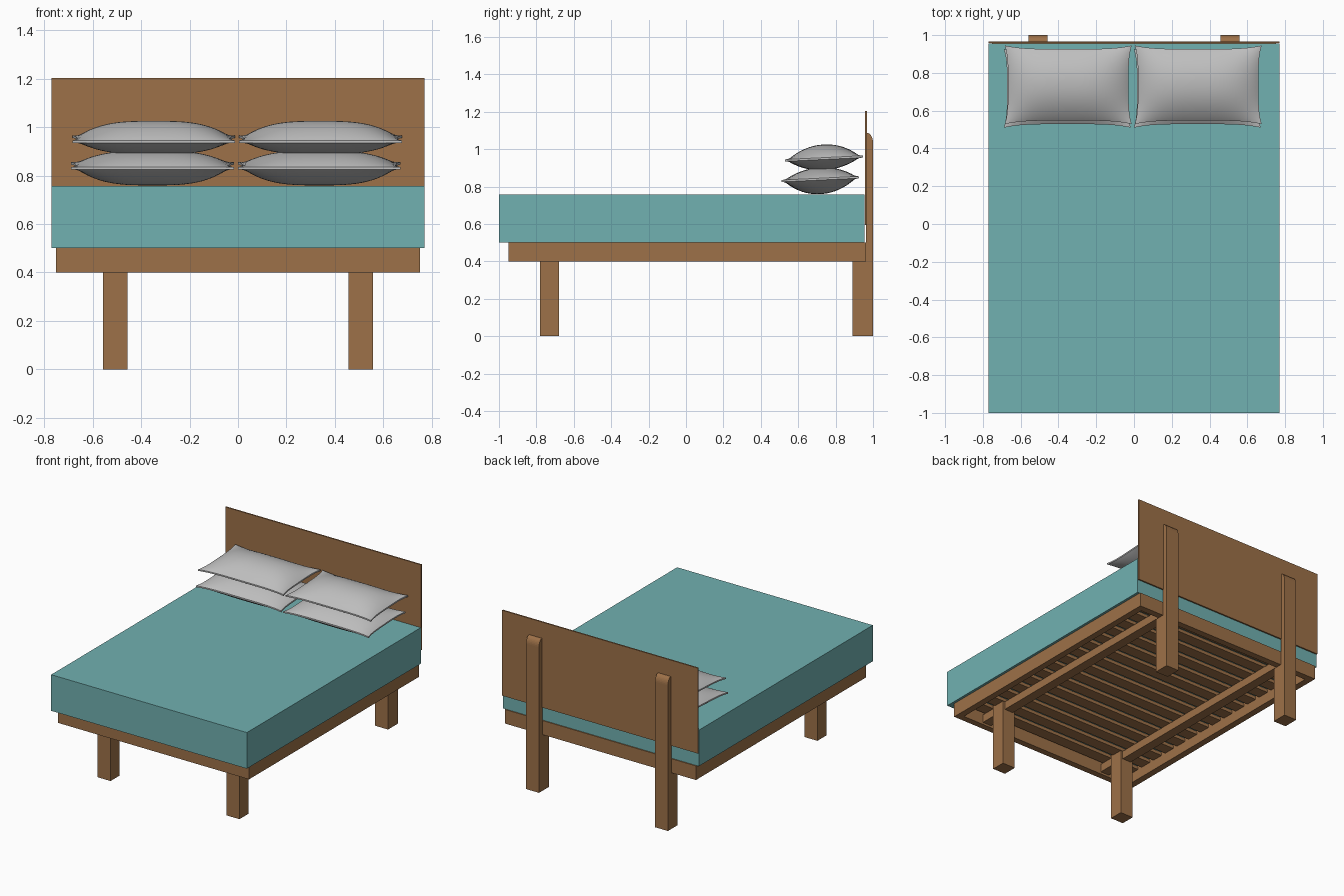
import bpy, bmesh, math

if "Cube" in bpy.data.objects:
    bpy.data.objects.remove(bpy.data.objects["Cube"])


def material(name, rgb):
    m = bpy.data.materials.new(name)
    m.diffuse_color = (*rgb, 1)
    m.use_nodes = True
    m.node_tree.nodes["Principled BSDF"].inputs["Base Color"].default_value = m.diffuse_color
    return m


WOOD = material("warm wood", (0.34, 0.165, 0.065))
TEAL = material("teal fabric", (0.165, 0.44, 0.44))
GREY = material("pale grey linen", (0.52, 0.52, 0.52))


def finish(name, bm, mat):
    bmesh.ops.recalc_face_normals(bm, faces=bm.faces[:])
    me = bpy.data.meshes.new(name)
    bm.to_mesh(me)
    bm.free()
    me.materials.append(mat)
    ob = bpy.data.objects.new(name, me)
    bpy.context.collection.objects.link(ob)
    return ob


def box(name, x, y, z, mat):
    bm = bmesh.new()
    bmesh.ops.create_cube(bm, size=1)
    for v in bm.verts:
        v.co = [(a + b) / 2 + c * (b - a) for c, (a, b) in zip(v.co, (x, y, z))]
    return finish(name, bm, mat)


def extrude_x(name, profile, x0, x1, mat):
    bm = bmesh.new()
    f = bm.faces.new([bm.verts.new((x0, y, z)) for y, z in profile])
    new = bmesh.ops.extrude_face_region(bm, geom=[f])["geom"]
    bmesh.ops.translate(bm, vec=(x1 - x0, 0, 0),
                        verts=[g for g in new if isinstance(g, bmesh.types.BMVert)])
    return finish(name, bm, mat)


def pillow(name, cx, cy, cz, up, down):
    # two bulging grids joined along a thin, slightly concave seam
    nu, nv, hx, hy = 36, 24, 0.336, 0.208
    bm = bmesh.new()
    grids = []
    for side, h in ((1, up), (-1, down)):
        grid = []
        for i in range(nu + 1):
            u = -math.cos(math.pi * i / nu) * 0.4 + (2 * i / nu - 1) * 0.6
            row = []
            for j in range(nv + 1):
                v = -math.cos(math.pi * j / nv) * 0.4 + (2 * j / nv - 1) * 0.6
                x = hx * u * (1 - 0.05 * (1 - v ** 4))
                y = hy * v * (1 - 0.09 * (1 - u ** 4))
                bulge = (1 - abs(u) ** 3.2) * (1 - abs(v) ** 2.1)
                z = side * (0.005 + (h - 0.005) * bulge ** 0.95) + 0.01 * v
                row.append(bm.verts.new((cx + x, cy + y, cz + z)))
            grid.append(row)
        for i in range(nu):
            for j in range(nv):
                bm.faces.new((grid[i][j], grid[i + 1][j], grid[i + 1][j + 1], grid[i][j + 1]))
        grids.append(grid)
    rim = ([(i, 0) for i in range(nu)] + [(nu, j) for j in range(nv)]
           + [(i, nv) for i in range(nu, 0, -1)] + [(0, j) for j in range(nv, 0, -1)])
    a, b = grids
    for (i, j), (k, l) in zip(rim, rim[1:] + rim[:1]):
        bm.faces.new((a[i][j], a[k][l], b[k][l], b[i][j]))
    ob = finish(name, bm, GREY)
    for p in ob.data.polygons:
        p.use_smooth = True
    bpy.context.view_layer.objects.active = ob
    ob.select_set(True)
    bpy.ops.object.shade_smooth_by_angle(angle=math.radians(40))
    ob.select_set(False)


# mattress and headboard
box("mattress", (-0.77, 0.77), (-1, 0.955), (0.5, 0.757), TEAL)
box("headboard", (-0.77, 0.77), (0.957, 0.967), (0.595, 1.203), WOOD)

# outer frame
for s, side in ((-1, "left"), (1, "right")):
    box(f"{side}_frame_rail", sorted((s * 0.705, s * 0.752)), (-0.95, 0.962), (0.4, 0.5), WOOD)
box("front_frame_rail", (-0.705, 0.705), (-0.95, -0.905), (0.4, 0.5), WOOD)
box("back_frame_rail", (-0.705, 0.705), (0.915, 0.962), (0.4, 0.5), WOOD)

# slats across the frame
N = 15
for i in range(N):
    y = -0.84 + i * 1.69 / (N - 1)
    box(f"slat_{i + 1}", (-0.705, 0.705), (y - 0.042, y + 0.042), (0.472, 0.495), WOOD)

# back post: leg below the frame, thin upright behind the headboard, rounded top
post = [(0.89, 0), (1, 0)]
for i in range(9):
    t = math.pi / 2 * i / 8
    post.append((0.967 + 0.033 * math.cos(t), 1.035 + 0.052 * math.sin(t)))
post += [(0.962, 1.087), (0.962, 0.4), (0.89, 0.4)]

for s, side in ((-1, "left"), (1, "right")):
    xs = sorted((s * 0.457, s * 0.558))
    box(f"{side}_front_leg", xs, (-0.78, -0.68), (0, 0.49), WOOD)
    extrude_x(f"{side}_back_post", post, *xs, WOOD)
    # long support under the slats
    box(f"{side}_support_rail", sorted((s * 0.473, s * 0.542)), (-0.905, 0.915), (0.415, 0.472), WOOD)

# two stacks of pillows
for cx, side in ((-0.348, "left"), (0.34, "right")):
    pillow(f"{side}_lower_pillow", cx - 0.005, 0.718, 0.84, 0.062, 0.08)
    pillow(f"{side}_upper_pillow", cx, 0.737, 0.95, 0.075, 0.062)
